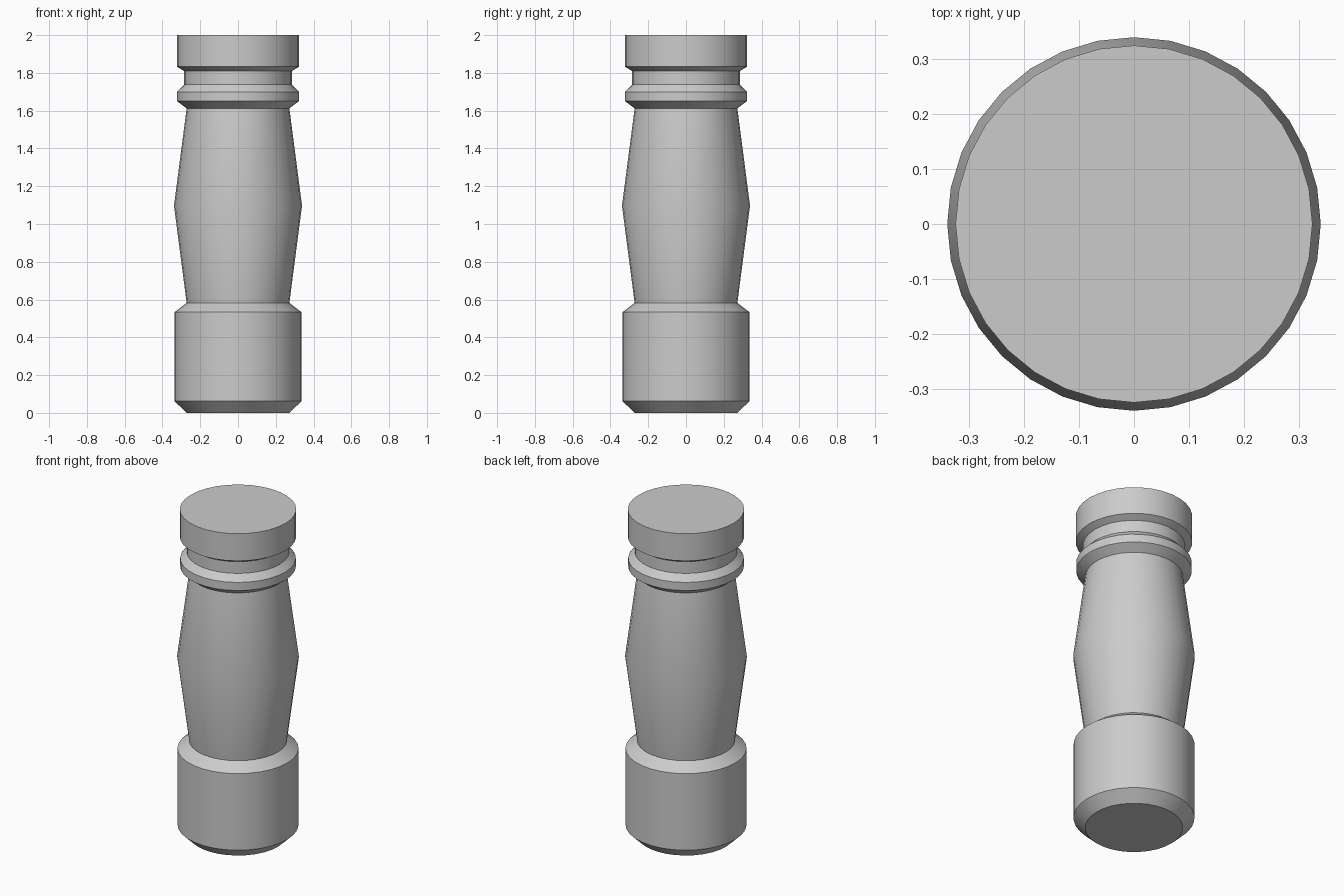
import bpy, bmesh, math

cube = bpy.data.objects.get("Cube")
if cube:
    bpy.data.objects.remove(cube, do_unlink=True)

SIDES = 32

grey = bpy.data.materials.new("plain_grey")
grey.use_nodes = True
grey.diffuse_color = (0.6, 0.6, 0.6, 1)
grey.node_tree.nodes["Principled BSDF"].inputs["Base Color"].default_value = (0.6, 0.6, 0.6, 1)


def lathe(name, profile):
    """Turn a (radius, height) profile around z and cap both ends."""
    bm = bmesh.new()
    rings = [[bm.verts.new((r * math.cos(2 * math.pi * i / SIDES),
                            r * math.sin(2 * math.pi * i / SIDES), z))
              for i in range(SIDES)] for r, z in profile]
    for low, high in zip(rings, rings[1:]):
        for i in range(SIDES):
            j = (i + 1) % SIDES
            bm.faces.new((low[i], low[j], high[j], high[i]))
    bm.faces.new(rings[0][::-1])
    bm.faces.new(rings[-1])
    mesh = bpy.data.meshes.new(name)
    bm.to_mesh(mesh)
    bm.free()
    mesh.materials.append(grey)
    obj = bpy.data.objects.new(name, mesh)
    bpy.context.collection.objects.link(obj)
    bpy.ops.object.select_all(action="DESELECT")
    obj.select_set(True)
    bpy.context.view_layer.objects.active = obj
    bpy.ops.object.shade_smooth_by_angle(angle=math.radians(30))
    return obj


# One continuous turned post, from the foot up
lathe("turned_post", [
    (0.272, 0), (0.337, 0.063),        # chamfered foot
    (0.337, 0.533), (0.272, 0.582),    # base drum and shoulder
    (0.339, 1.097), (0.272, 1.612),    # swelling shaft
    (0.322, 1.65), (0.322, 1.70),      # collar ring
    (0.285, 1.738), (0.285, 1.81),     # neck
    (0.324, 1.833), (0.324, 2.0),      # cap
])
